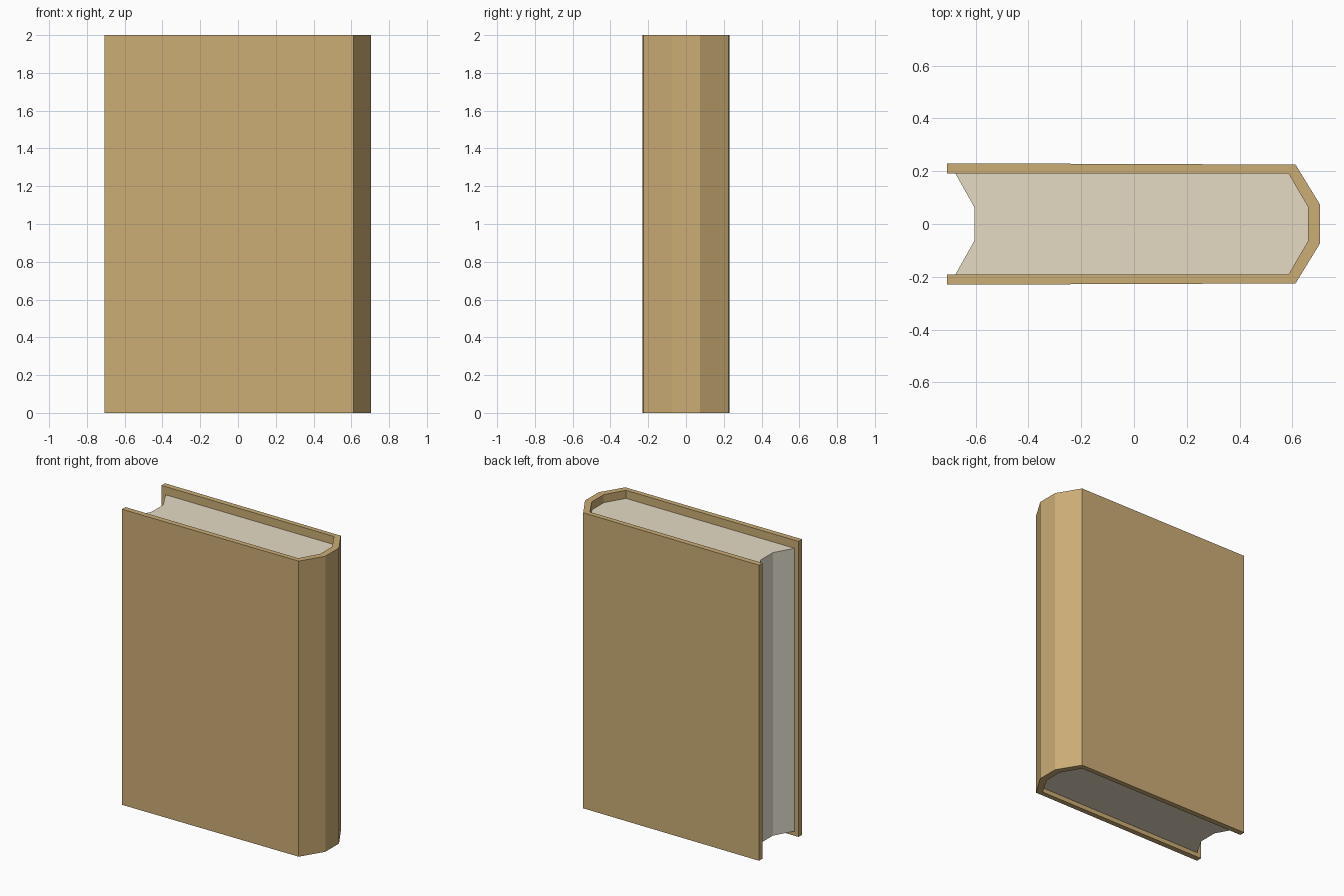
import bpy, bmesh

if "Cube" in bpy.data.objects:
    bpy.data.objects.remove(bpy.data.objects["Cube"])


def material(name, srgb):
    m = bpy.data.materials.new(name)
    lin = [((c / 255 + 0.055) / 1.055) ** 2.4 for c in srgb]
    m.diffuse_color = (*lin, 1)
    m.use_nodes = True
    m.node_tree.nodes["Principled BSDF"].inputs["Base Color"].default_value = m.diffuse_color
    return m


def prism(name, outline, z0, z1, mats):
    """Extrude a flat plan outline from z0 up to z1."""
    bm = bmesh.new()
    base = bm.faces.new([bm.verts.new((x, y, z0)) for x, y in outline])
    out = bmesh.ops.extrude_face_region(bm, geom=[base], use_keep_orig=True)
    top = [v for v in out["geom"] if isinstance(v, bmesh.types.BMVert)]
    bmesh.ops.translate(bm, verts=top, vec=(0, 0, z1 - z0))
    bmesh.ops.recalc_face_normals(bm, faces=bm.faces[:])
    me = bpy.data.meshes.new(name)
    bm.to_mesh(me)
    bm.free()
    for m in mats:
        me.materials.append(m)
    ob = bpy.data.objects.new(name, me)
    bpy.context.collection.objects.link(ob)
    return ob


def mirrored(half):
    """Complete a half outline (y > 0) with its reflection."""
    return half + [(x, -y) for x, y in reversed(half)]


tan = material("tan_cover", (204, 173, 118))
cream = material("cream_paper", (229, 219, 196))
grey = material("pale_page_edge", (231, 227, 210))

# Wrap-around cover with a faceted spine, open at the fore edge
outer = [(-0.708, 0.230), (0.612, 0.225), (0.705, 0.073)]
inner = [(0.66, 0.063), (0.585, 0.192), (-0.708, 0.192)]
lower = [(x, -y) for x, y in reversed(outer)]
lower_in = [(x, -y) for x, y in reversed(inner)]
prism("cover", outer + lower + lower_in + inner, 0, 2, [tan])

# Page block, recessed at top and bottom, with a hollowed fore edge
pages = prism("pages",
              mirrored([(-0.605, 0.064), (-0.677, 0.192), (0.585, 0.192), (0.66, 0.063)]),
              0.03, 1.945, [cream, grey])
for f in pages.data.polygons:
    if f.normal.x < -0.3:
        f.material_index = 1
